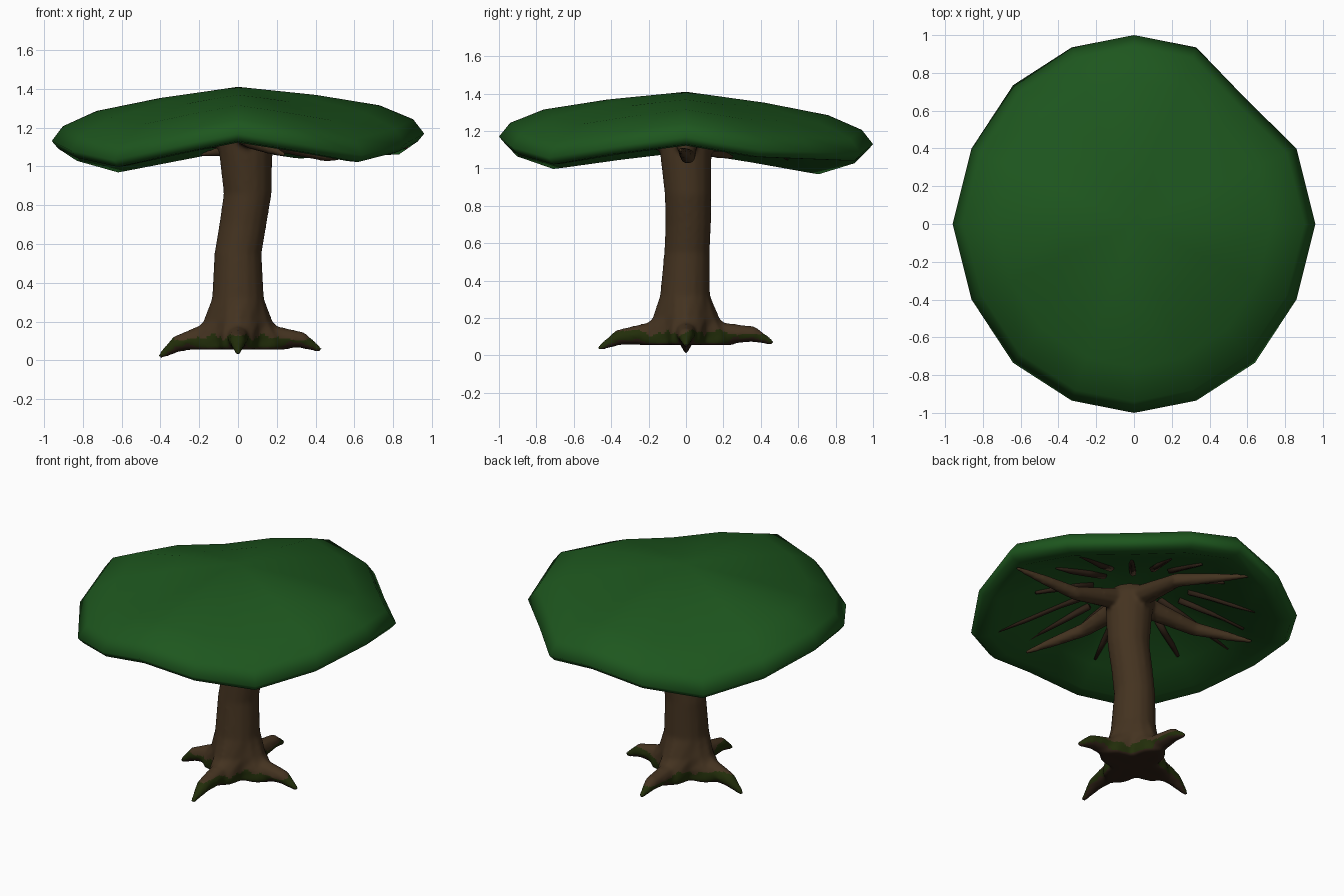
import bpy, bmesh, math, random
from mathutils import Vector

if "Cube" in bpy.data.objects:
    bpy.data.objects.remove(bpy.data.objects["Cube"])

random.seed(4)


def material(name, rgb):
    m = bpy.data.materials.new(name)
    m.diffuse_color = (*rgb, 1)
    m.use_nodes = True
    m.node_tree.nodes["Principled BSDF"].inputs["Base Color"].default_value = m.diffuse_color
    return m


LEAF = material("leaf green", (0.0125, 0.094, 0.013))
BARK = material("bark brown", (0.058, 0.033, 0.0145))
DARK = material("dark twig brown", (0.028, 0.015, 0.008))
MOSS = material("moss green", (0.016, 0.027, 0.003))


def finish(bm, name, mats, rule=None):
    bmesh.ops.recalc_face_normals(bm, faces=bm.faces)
    bm.normal_update()
    for f in bm.faces:
        f.smooth = True
        if rule:
            f.material_index = rule(f)
    me = bpy.data.meshes.new(name)
    bm.to_mesh(me)
    bm.free()
    for m in mats:
        me.materials.append(m)
    ob = bpy.data.objects.new(name, me)
    bpy.context.collection.objects.link(ob)
    return ob


def loft(bm, rings):
    """Skin closed rings of points and cap both ends."""
    loops = [[bm.verts.new(p) for p in ring] for ring in rings]
    n = len(loops[0])
    for a, b in zip(loops, loops[1:]):
        for i in range(n):
            j = (i + 1) % n
            bm.faces.new((a[i], a[j], b[j], b[i]))
    bm.faces.new(loops[0])
    bm.faces.new(loops[-1])


def tube(bm, path, radii, n=8):
    pts = [Vector(p) for p in path]
    rings = []
    for i, p in enumerate(pts):
        d = (pts[min(i + 1, len(pts) - 1)] - pts[max(i - 1, 0)]).normalized()
        side = d.cross(Vector((0, 0, 1))).normalized()
        up = side.cross(d)
        rings.append([p + radii[i] * (side * math.cos(t) + up * math.sin(t))
                      for t in (2 * math.pi * k / n for k in range(n))])
    loft(bm, rings)


# Canopy: 16-sided umbrella shell, drooping at the diagonals
QX = [0.96, 0.86, 0.64, 0.33, 0.0]
QY = [0.0, 0.40, 0.735, 0.935, 1.0]


def rim(k):
    q, i = divmod(k % 16, 4)
    if k % 16 == 2:
        return 0.59, 0.665
    if q in (1, 3):
        i = 4 - i
    x, y = QX[i], QY[i]
    return (x if q in (0, 3) else -x), (y if q in (0, 1) else -y)


def canopy_point(k, s, z):
    x, y = rim(k)
    x, y = x * s, y * s
    w = 1 - abs(k % 4 - 2) / 2
    droop = 0.06 if k % 16 == 2 else 0.12
    return Vector((x, y, z - droop * w * s ** 1.3 + 0.02 * x - 0.02 * y))


PROFILE = [(0.42, 1.36), (0.76, 1.30), (0.94, 1.225), (1.0, 1.15),
           (0.965, 1.11), (0.88, 1.105), (0.70, 1.16), (0.38, 1.25)]
bm = bmesh.new()
rings = [[bm.verts.new(canopy_point(k, s, z)) for k in range(16)] for s, z in PROFILE]
top = bm.verts.new((0, 0, 1.41))
low = bm.verts.new((0, 0, 1.32))
for k in range(16):
    j = (k + 1) % 16
    for a, b in zip(rings, rings[1:]):
        bm.faces.new((a[k], a[j], b[j], b[k]))
    bm.faces.new((top, rings[0][k], rings[0][j]))
    bm.faces.new((low, rings[-1][k], rings[-1][j]))
finish(bm, "canopy", [LEAF])

# Twigs lying along the underside of the canopy
bm = bmesh.new()
for k in range(16):
    s0, s1 = random.uniform(0.2, 0.35), random.uniform(0.6, 0.85)
    path = []
    for t in (0, 0.35, 0.7, 1):
        s = s0 + (s1 - s0) * t
        p = canopy_point(k, s, 1.332 - 0.235 * s)
        p.z += random.uniform(-0.012, 0.008)
        path.append(p)
    tube(bm, path, [0.022, 0.02, 0.018, 0.01], 5)
finish(bm, "twigs", [DARK])

# Trunk: slightly bent column flaring into a four-pointed base
TRUNK = [  # x, y, z, radius, star amount
    (0, 0, 0.055, 0.20, 0.06), (0, 0, 0.085, 0.21, 0.07), (0, 0, 0.13, 0.20, 0.05),
    (0, 0, 0.20, 0.165, 0.015), (0, -0.005, 0.32, 0.134, 0), (0, 0.005, 0.55, 0.122, 0),
    (0.025, 0.012, 0.70, 0.122, 0), (0.05, 0.01, 0.86, 0.124, 0),
    (0.04, 0, 1.06, 0.137, 0), (0.03, 0, 1.17, 0.145, 0), (0.03, 0, 1.235, 0.12, 0)]
wood = bmesh.new()
loft(wood, [[(x + (r + s * math.cos(4 * t)) * math.cos(t),
              y + (r + s * math.cos(4 * t)) * math.sin(t), z)
             for t in (2 * math.pi * i / 16 for i in range(16))]
            for x, y, z, r, s in TRUNK])

# Roots: four tapered toes along the axes
for dx, dy, length, tip in ((1, 0, 0.43, 0.05), (-1, 0, 0.41, 0.015),
                            (0, 1, 0.47, 0.065), (0, -1, 0.47, 0.035)):
    stations = [(0.08, 0.135), (0.20, 0.117), (length * 0.77, 0.075 + tip * 0.6), (length, tip)]
    tube(wood, [(dx * d, dy * d, z) for d, z in stations], [0.075, 0.06, 0.043, 0.012])

# Branches: four limbs swinging out under the canopy
for mid, end in (((0.46, 0.01, 1.065), (0.88, -0.03, 1.10)),
                 ((0.06, 0.47, 1.10), (-0.19, 0.83, 1.06)),
                 ((-0.40, 0.08, 1.11), (-0.70, 0.25, 1.06)),
                 ((0.07, -0.37, 1.13), (0.24, -0.71, 1.06))):
    start, m, e = Vector((0.03, 0, 1.18)), Vector(mid), Vector(end)
    tube(wood, [start, start.lerp(m, 0.45), m, m.lerp(e, 0.55), e],
         [0.075, 0.06, 0.043, 0.03, 0.013])

# Fuse trunk, roots and branches into one organic surface
rough = finish(wood, "rough_wood", [])
remesh = rough.modifiers.new("fuse", 'REMESH')
remesh.mode = 'VOXEL'
remesh.voxel_size = 0.012
blend = rough.modifiers.new("blend", 'SMOOTH')
blend.factor = 0.5
blend.iterations = 7
fused = bpy.data.meshes.new_from_object(
    rough.evaluated_get(bpy.context.evaluated_depsgraph_get()))
bpy.data.objects.remove(rough)


def wood_rule(f):
    c = f.calc_center_median()
    a = math.atan2(c.y, c.x)
    if c.z < 0.2 and f.normal.z < -0.4:
        return 2
    return 1 if c.z < 0.122 + 0.012 * math.sin(7 * a) + 0.008 * math.sin(17 * a) else 0


bm = bmesh.new()
bm.from_mesh(fused)
finish(bm, "trunk_with_roots_and_branches", [BARK, MOSS, DARK], wood_rule)
bpy.data.meshes.remove(fused)
